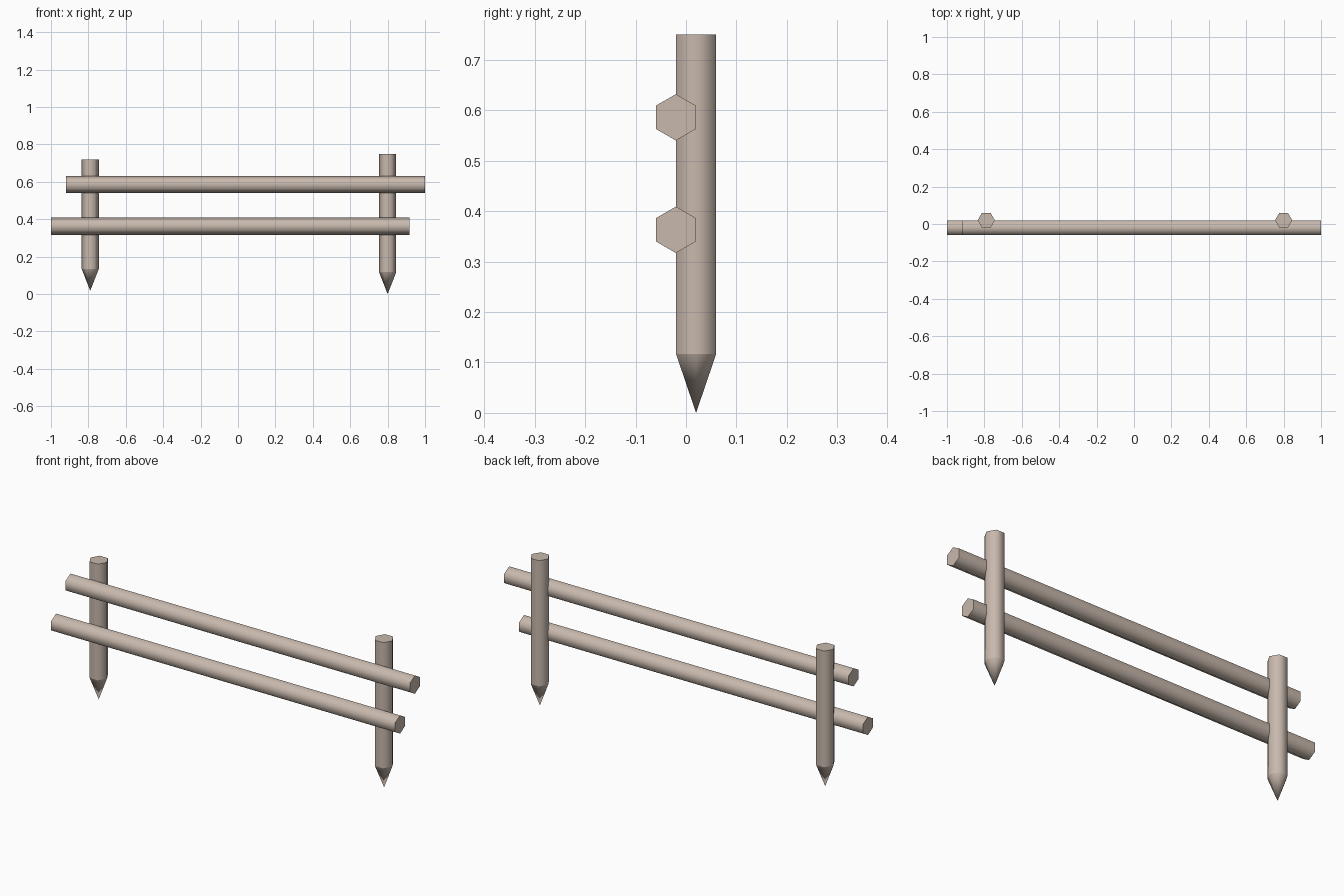
import bpy, bmesh, math
from mathutils import Matrix

if "Cube" in bpy.data.objects:
    bpy.data.objects.remove(bpy.data.objects["Cube"])

wood = bpy.data.materials.new("weathered_wood")
wood.diffuse_color = (0.58, 0.485, 0.418, 1)
wood.use_nodes = True
wood.node_tree.nodes["Principled BSDF"].inputs["Base Color"].default_value = wood.diffuse_color
R = 0.046  # corner radius of every hexagonal log


def hex_log(name, rings, matrix):
    """Smooth six-sided log along local z, with crisp ring edges.
    rings: (z, radius) pairs; radius 0 makes a point."""
    bm = bmesh.new()
    loops = []
    for z, r in rings:
        if r == 0:
            loops.append([bm.verts.new((0, 0, z))] * 6)
        else:
            loops.append([bm.verts.new((r * math.cos(i * math.pi / 3),
                                        r * math.sin(i * math.pi / 3), z)) for i in range(6)])
    for a, b in zip(loops, loops[1:]):
        for i in range(6):
            j = (i + 1) % 6
            corners = list(dict.fromkeys((a[i], a[j], b[j], b[i])))
            bm.faces.new(corners).smooth = True
    for (z, r), loop in zip(rings, loops):
        if r and z in (rings[0][0], rings[-1][0]):
            bm.faces.new(loop)
    for e in bm.edges:
        if abs(e.verts[0].co.z - e.verts[1].co.z) < 1e-6:
            e.smooth = False
    bmesh.ops.recalc_face_normals(bm, faces=bm.faces)
    bm.transform(matrix)
    mesh = bpy.data.meshes.new(name)
    bm.to_mesh(mesh)
    bm.free()
    mesh.materials.append(wood)
    bpy.context.collection.objects.link(bpy.data.objects.new(name, mesh))


# Pointed posts
for name, x, tip, top in (("left_post", -0.79, 0.018, 0.72), ("right_post", 0.80, 0.0, 0.75)):
    hex_log(name, [(tip, 0), (tip + 0.117, R), (top, R)], Matrix.Translation((x, 0.02, 0)))

# Horizontal rails, overlapping the front of the posts
for name, z, x0, x1 in (("upper_rail", 0.586, -0.92, 1.0), ("lower_rail", 0.363, -1.0, 0.917)):
    hex_log(name, [(x0, R), (x1, R)],
            Matrix.Translation((0, -0.02, z)) @ Matrix.Rotation(math.pi / 2, 4, 'Y'))
